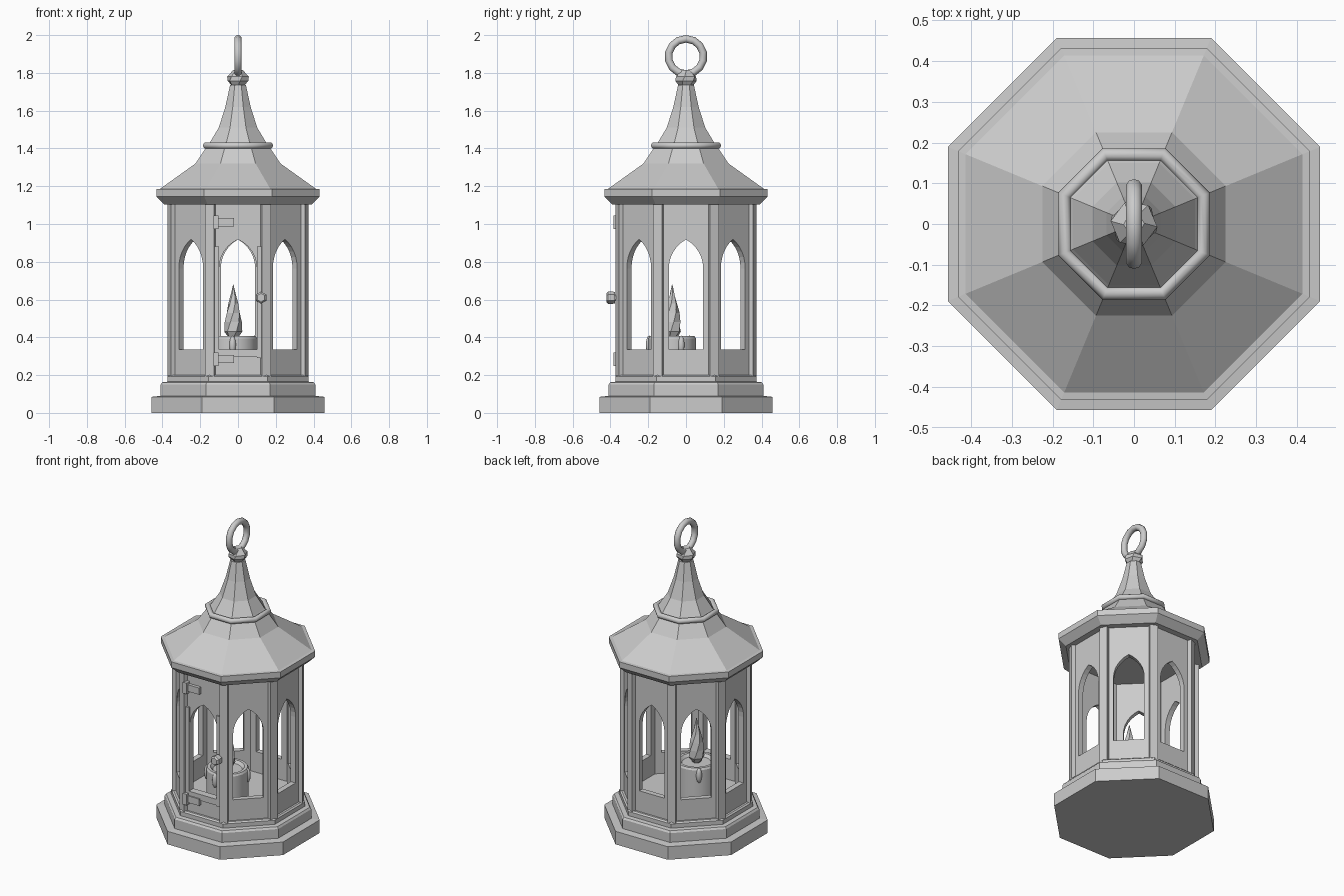
import bpy, bmesh, math
from mathutils import Matrix, Vector

if "Cube" in bpy.data.objects:
    bpy.data.objects.remove(bpy.data.objects["Cube"], do_unlink=True)

GREY = (0.6, 0.6, 0.6, 1.0)
metal = bpy.data.materials.new("plain_grey")
metal.use_nodes = True
metal.diffuse_color = GREY
metal.node_tree.nodes["Principled BSDF"].inputs["Base Color"].default_value = GREY

EIGHTH = math.pi / 4
WALL, THICK = 0.352, 0.035      # wall apothem and thickness
SILL, SPRING, APEX = 0.335, 0.765, 0.918


def finish(name, bm):
    bmesh.ops.recalc_face_normals(bm, faces=bm.faces)
    mesh = bpy.data.meshes.new(name)
    bm.to_mesh(mesh)
    bm.free()
    mesh.materials.append(metal)
    obj = bpy.data.objects.new(name, mesh)
    bpy.context.collection.objects.link(obj)
    return obj


def smooth(obj, degrees):
    bpy.ops.object.select_all(action='DESELECT')
    obj.select_set(True)
    bpy.context.view_layer.objects.active = obj
    bpy.ops.object.shade_smooth_by_angle(angle=math.radians(degrees))


def lathe(name, profile, sides=8, centre=(0, 0), twist=0.0):
    """Stack of polygon rings; radii are measured to the flat sides."""
    bm = bmesh.new()
    rings = []
    for i, (r, z) in enumerate(profile):
        R = r / math.cos(math.pi / sides)
        ring = []
        for k in range(sides):
            a = (k + 0.5) * 2 * math.pi / sides + twist * i
            ring.append(bm.verts.new((centre[0] + R * math.cos(a),
                                      centre[1] + R * math.sin(a), z)))
        rings.append(ring)
    for low, high in zip(rings, rings[1:]):
        for k in range(sides):
            n = (k + 1) % sides
            bm.faces.new((low[k], low[n], high[n], high[k]))
    bm.faces.new(rings[0][::-1])
    bm.faces.new(rings[-1])
    return finish(name, bm)


def box(name, x, y, z, turn=0.0):
    """Box from (min, max) ranges, turned about the vertical axis."""
    bm = bmesh.new()
    size = Vector((x[1] - x[0], y[1] - y[0], z[1] - z[0]))
    mid = Vector((sum(x), sum(y), sum(z))) / 2
    bmesh.ops.create_cube(bm, size=1, matrix=Matrix.Rotation(turn, 4, 'Z')
                          @ Matrix.Translation(mid) @ Matrix.Diagonal((*size, 1)))
    return finish(name, bm)


def torus(name, z, major, minor, segments, rotation):
    bpy.ops.mesh.primitive_torus_add(
        location=(0, 0, z), rotation=rotation, major_radius=major,
        minor_radius=minor, major_segments=segments, minor_segments=10)
    obj = bpy.context.object
    obj.name = name
    obj.data.materials.append(metal)
    smooth(obj, 50)
    return obj


def pointed_opening(w):
    """Outline of a pointed-arch window of half width w."""
    h = APEX - SPRING
    R = (w * w + h * h) / (2 * w)
    end = math.acos((R - w) / R)
    right = [(w - R + R * math.cos(end * i / 6), SPRING + R * math.sin(end * i / 6))
             for i in range(7)]
    left = [(-x, z) for x, z in right[-2::-1]]
    return [(-w, SILL), (w, SILL)] + right + left


def wall_panel(name, turn, w):
    """Flat panel with a window hole, filled and extruded as a 2D curve."""
    curve = bpy.data.curves.new(name, 'CURVE')
    curve.dimensions = '2D'
    curve.fill_mode = 'BOTH'
    curve.extrude = THICK / 2
    outer = [(-0.142, 0.18), (0.142, 0.18), (0.142, 1.12), (-0.142, 1.12)]
    for points in (outer, pointed_opening(w)):
        spline = curve.splines.new('POLY')
        spline.points.add(len(points) - 1)
        for p, (x, z) in zip(spline.points, points):
            p.co = (x, z, 0, 1)
        spline.use_cyclic_u = True
    temp = bpy.data.objects.new(name + "_outline", curve)
    bpy.context.collection.objects.link(temp)
    mesh = bpy.data.meshes.new_from_object(
        temp.evaluated_get(bpy.context.evaluated_depsgraph_get()))
    bpy.data.objects.remove(temp, do_unlink=True)
    bm = bmesh.new()
    bm.from_mesh(mesh)
    bmesh.ops.remove_doubles(bm, verts=bm.verts, dist=0.0001)
    for f in bm.faces:
        f.smooth = False
    bm.transform(Matrix.Rotation(turn, 4, 'Z')
                 @ Matrix.Translation((0, -WALL + THICK / 2, 0))
                 @ Matrix.Rotation(math.pi / 2, 4, 'X'))
    return finish(name, bm)


# Stepped base
lathe("base", [(0.457, 0), (0.457, 0.085), (0.41, 0.09), (0.41, 0.15),
               (0.402, 0.162), (0.374, 0.165), (0.374, 0.192), (0.365, 0.2)])

# Eight window walls and corner posts
for k in range(8):
    wall_panel(f"wall_{k}", k * EIGHTH, 0.1 if k == 0 else 0.091)
    box(f"corner_post_{k}", (-0.025, 0.025), (-0.395, -0.345), (0.19, 1.12),
        (k + 0.5) * EIGHTH)

# Roof with eaves, bell slope and spire
lathe("roof", [(0.39, 1.104), (0.432, 1.146), (0.432, 1.184), (0.413, 1.186),
               (0.225, 1.32), (0.172, 1.4), (0.15, 1.43), (0.102, 1.51),
               (0.067, 1.62), (0.042, 1.735)])
torus("roof_band", 1.415, 0.184, 0.017, 8, (0, 0, EIGHTH / 2))

# Finial and hanging ring
lathe("finial", [(0.03, 1.728), (0.05, 1.758), (0.05, 1.78), (0.022, 1.815)], 6, twist=0.2)
torus("hanging_ring", 1.887, 0.093, 0.02, 14, (0, math.pi / 2, 0))

# Door frame on the front wall
for name, x, z in (("door_stile_right", (-0.132, -0.1), (0.27, 0.88)),
                   ("door_stile_left", (0.1, 0.138), (0.29, 0.88)),
                   ("door_rail", (-0.132, 0.138), (0.295, SILL))):
    box(name, x, (-0.364, -0.325), z)

# Hinges: knuckle and strap
for name, z in (("upper_hinge", 1.01), ("lower_hinge", 0.285)):
    box(name + "_strap", (-0.11, -0.02), (-0.372, -0.34), (z - 0.022, z + 0.022))
    box(name + "_knuckle", (-0.13, -0.102), (-0.384, -0.34), (z - 0.036, z + 0.036))

# Door knob, a stem and a six-sided head pointing forward
for name, r, length in (("knob_stem", 0.016, 0.04), ("knob_head", 0.028, 0.0)):
    part = lathe(name, [(r * 0.9, 0.375 - length), (r, 0.387), (r, 0.412), (r * 0.7, 0.422)], 6)
    part.data.transform(Matrix.Translation((0.122, 0, 0.61))
                        @ Matrix.Rotation(math.pi / 2, 4, 'X'))

# Candle with a rim, wax drips and a faceted flame
CANDLE = (-0.025, -0.073)
candle = lathe("candle", [(0.125, 0.195), (0.125, 0.395), (0.118, 0.407),
                          (0.1, 0.407), (0.085, 0.39)], 20, CANDLE)
smooth(candle, 30)
for k, angle in enumerate((-1.6, 0.4, 2.3, 3.6)):
    bm = bmesh.new()
    spot = (CANDLE[0] + 0.122 * math.cos(angle), CANDLE[1] + 0.122 * math.sin(angle), 0.36)
    bmesh.ops.create_icosphere(bm, subdivisions=2, radius=1, matrix=Matrix.Translation(spot)
                               @ Matrix.Diagonal((0.018, 0.018, 0.05, 1)))
    smooth(finish(f"wax_drip_{k}", bm), 40)
lathe("wick", [(0.008, 0.38), (0.008, 0.43)], 6, CANDLE)
lathe("flame", [(0.022, 0.395), (0.042, 0.43), (0.04, 0.48), (0.034, 0.53),
                (0.023, 0.58), (0.01, 0.635), (0.001, 0.68)], 6, CANDLE, twist=0.35)
